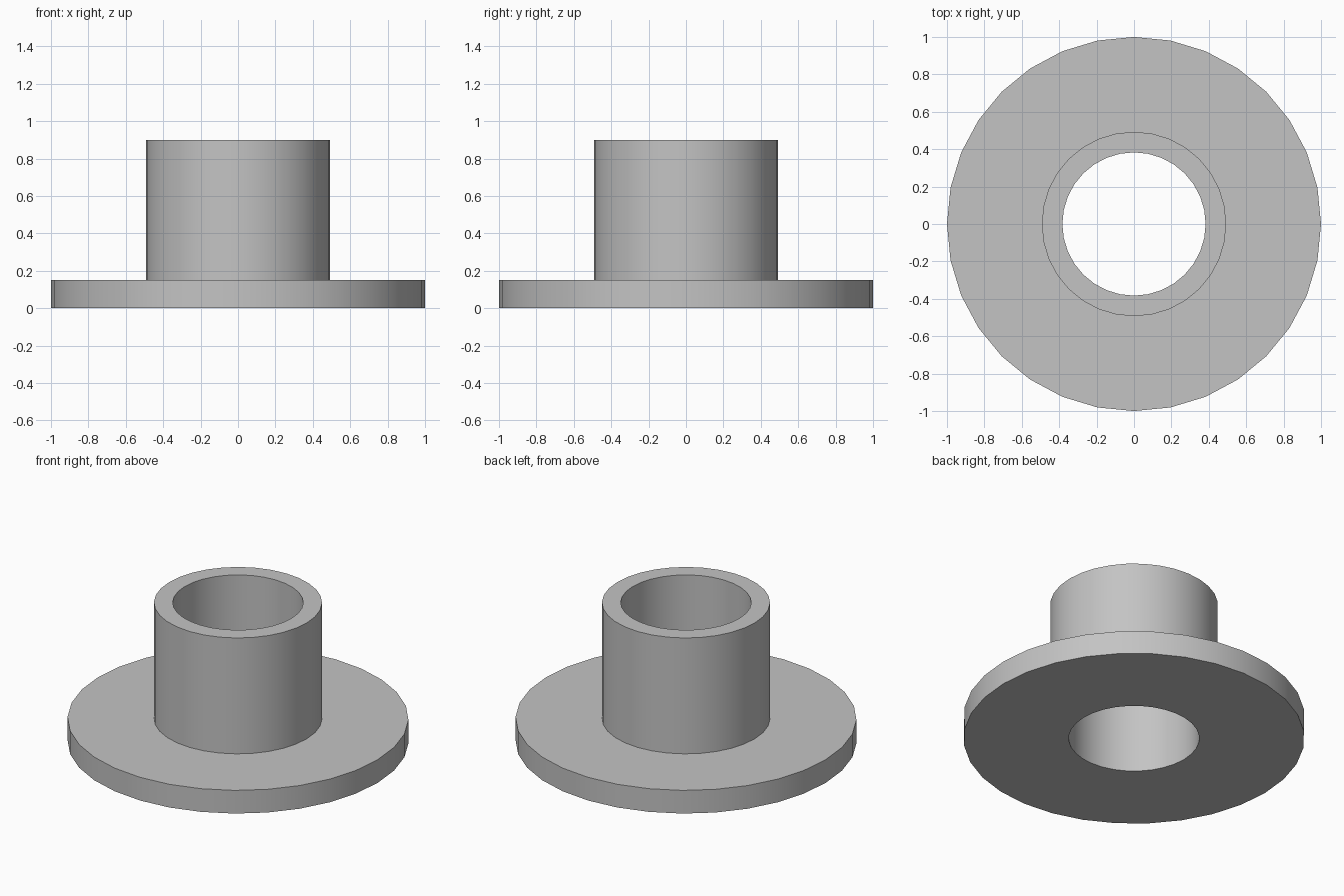
import bpy, bmesh, math

cube = bpy.data.objects.get("Cube")
if cube:
    bpy.data.objects.remove(cube, do_unlink=True)

SIDES = 32
BORE, SLEEVE, RIM = 0.383, 0.493, 1.0
FLANGE_TOP, TOP = 0.15, 0.9

# Plain grey finish
grey = bpy.data.materials.new("grey")
grey.use_nodes = True
colour = (0.55, 0.55, 0.55, 1)
grey.diffuse_color = colour
grey.node_tree.nodes["Principled BSDF"].inputs["Base Color"].default_value = colour

# Flanged bushing: one closed profile turned around the z axis
profile = [(BORE, 0), (RIM, 0), (RIM, FLANGE_TOP),
           (SLEEVE, FLANGE_TOP), (SLEEVE, TOP), (BORE, TOP)]
bm = bmesh.new()
rings = []
for i in range(SIDES):
    a = math.tau * i / SIDES
    rings.append([bm.verts.new((r * math.cos(a), r * math.sin(a), z)) for r, z in profile])
for i, ring in enumerate(rings):
    after = rings[(i + 1) % SIDES]
    for j in range(len(profile)):
        k = (j + 1) % len(profile)
        bm.faces.new((ring[j], after[j], after[k], ring[k]))
bmesh.ops.recalc_face_normals(bm, faces=bm.faces)

mesh = bpy.data.meshes.new("flanged_bushing")
bm.to_mesh(mesh)
bm.free()
mesh.materials.append(grey)
bushing = bpy.data.objects.new("flanged_bushing", mesh)
bpy.context.collection.objects.link(bushing)

# Smooth round walls with crisp rims
bpy.ops.object.select_all(action="DESELECT")
bushing.select_set(True)
bpy.context.view_layer.objects.active = bushing
bpy.ops.object.shade_smooth_by_angle(angle=math.radians(30))
